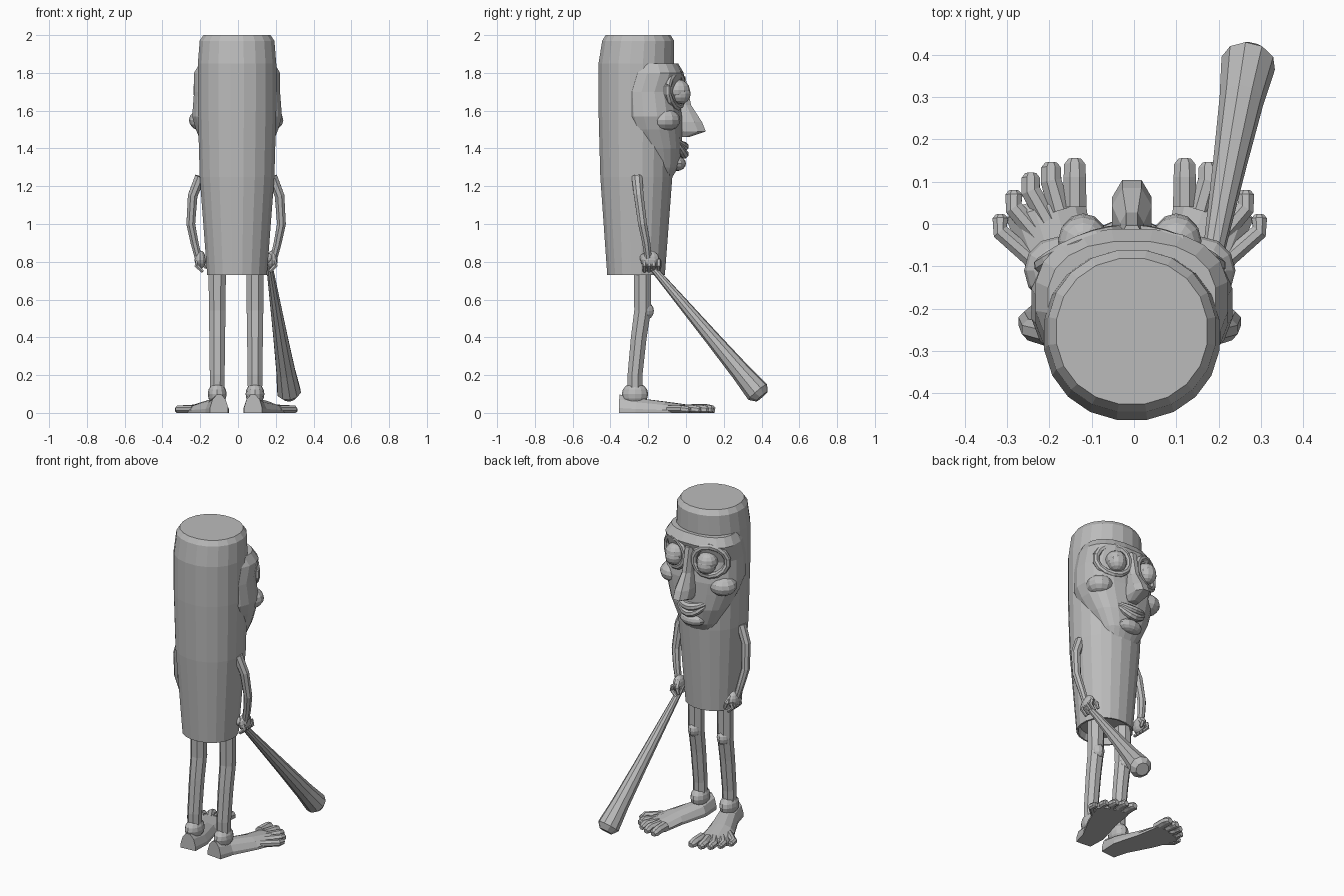
import bpy, bmesh
from math import cos, sin, pi, copysign
from mathutils import Vector, Matrix

cube = bpy.data.objects.get("Cube")
if cube:
    bpy.data.objects.remove(cube, do_unlink=True)

clay = bpy.data.materials.new("plain grey")
clay.use_nodes = True
clay.diffuse_color = (.5, .5, .5, 1)
clay.node_tree.nodes["Principled BSDF"].inputs["Base Color"].default_value = clay.diffuse_color

UP, FORWARD = Vector((0, 0, 1)), Vector((0, 1, 0))
SIDES = {"left": 1, "right": -1}
OFFSET = -.01  # the figure stands slightly off centre


def finish(name, bm):
    bmesh.ops.recalc_face_normals(bm, faces=bm.faces[:])
    mesh = bpy.data.meshes.new(name)
    bm.to_mesh(mesh)
    bm.free()
    mesh.materials.append(clay)
    part = bpy.data.objects.new(name, mesh)
    bpy.context.collection.objects.link(part)


def loft(name, rings):
    bm = bmesh.new()
    loops = [[bm.verts.new(point) for point in ring] for ring in rings]
    for low, high in zip(loops, loops[1:]):
        for i in range(len(low)):
            bm.faces.new((low[i - 1], low[i], high[i], high[i - 1]))
    bm.faces.new(loops[0])
    bm.faces.new(loops[-1])
    finish(name, bm)


def angles(count):
    return [2 * pi * (i + .5) / count for i in range(count)]


def stack(name, levels, depth, count, power):
    """Horizontal rounded rings from height, half width and front position."""
    def rounded(value):
        return copysign(abs(value) ** (2 / power), value)

    rings = []
    for height, width, front in levels:
        half = width * depth / 2
        rings.append([Vector((OFFSET / 2 + width * rounded(cos(a)),
                              front - half + half * rounded(sin(a)), height))
                      for a in angles(count)])
    loft(name, rings)


def tube(name, path, width, side=1, height=None, swell=0, count=8, grounded=False):
    """Swept oval that tapers along the path, swells midway and has a blunt tip."""
    height = height or width
    points = [Vector((side * x + OFFSET, y, z)) for x, y, z in path]
    last = len(points) - 1
    rings = []

    def add_ring(centre, along, wide, tall):
        across = along.cross(UP if grounded else FORWARD).normalized()
        over = across.cross(along)
        ring = [centre + across * wide * cos(a) + over * tall * sin(a) for a in angles(count)]
        if grounded:
            for point in ring:
                point.z = max(point.z, 0)
        rings.append(ring)

    for i, centre in enumerate(points):
        t = i / last
        along = (points[min(i + 1, last)] - points[max(i - 1, 0)]).normalized()
        extra = swell * sin(pi * t)
        wide, tall = (a + (b - a) * t + extra for a, b in (width, height))
        add_ring(centre, along, wide, tall)
    add_ring(centre + along * tall / 2, along, wide * .6, tall * .6)
    loft(name, rings)


def ball(name, centre, size, side=1):
    bm = bmesh.new()
    bmesh.ops.create_uvsphere(bm, u_segments=12, v_segments=8, radius=1)
    x, y, z = centre
    place = Matrix.Translation((side * x + OFFSET, y, z)) @ Matrix.Diagonal((*size, 1))
    bmesh.ops.transform(bm, verts=bm.verts, matrix=place)
    finish(name, bm)


# Tall log body with a recessed underside and a bevelled flat top
stack("body", [
    (.77, .14, -.13), (.73, .15, -.12), (.73, .16, -.11), (1.25, .2, -.07),
    (1.6, .21, -.06), (1.85, .21, -.06), (1.97, .2, -.06), (2, .18, -.08)],
    depth=1.93, count=20, power=2.1)

# Face swelling out of the front, from chin to brow
stack("face", [
    (1.2, .08, -.1), (1.3, .13, -.04), (1.4, .18, -.02), (1.5, .22, -.02),
    (1.57, .24, -.02), (1.7, .23, -.04), (1.8, .23, -.01), (1.85, .2, -.04)],
    depth=1.4, count=20, power=2.4)

# Long wedge nose
stack("nose", [
    (1.46, .03, .02), (1.49, .05, .11), (1.54, .05, .09), (1.63, .03, .03), (1.78, .03, 0)],
    depth=3.4, count=8, power=2.4)

# Smiling lips and rounded chin
for label, base, curl in (("upper_lip", 1.41, 3), ("lower_lip", 1.37, 6)):
    smile = [.11 * step / 4 for step in range(-4, 5)]
    tube(label, [(x, -4 * x * x - .01, base + curl * x * x) for x in smile],
         width=(.01, .01), swell=.015)
ball("chin", (0, -.05, 1.32), (.08, .05, .04))

for label, side in SIDES.items():
    # Bulging eye with a drooping lid, set in a raised socket that wraps round the face
    ball(label + "_eye", (.11, -.03, 1.69), (.055, .055, .055), side)
    ball(label + "_eyelid", (.11, -.04, 1.71), (.06, .06, .055), side)
    socket = []
    for a in angles(14):
        x = .12 + .09 * cos(a)
        socket.append((x, -.02 - 1.8 * x * x, 1.71 + .09 * sin(a)))
    tube(label + "_eye_socket", socket + socket[:1], width=(.02, .02), side=side)
    ball(label + "_cheek", (.17, -.11, 1.55), (.08, .08, .06), side)

    # Thin bowed arm
    tube(label + "_arm", [(.19, -.26, 1.25), (.23, -.25, 1.15), (.24, -.23, 1),
                          (.22, -.21, .9), (.2, -.2, .82)], width=(.03, .02), side=side)

    # Curled hand
    ball(label + "_palm", (.19, -.19, .81), (.03, .05, .05), side)
    for number in range(4):
        y = number * .025 - .22
        tube(f"{label}_finger_{number + 1}", [(.2, y, .81), (.21, y, .78), (.18, y, .75)],
             width=(.014, .01), side=side, count=6)
    tube(label + "_thumb", [(.18, -.17, .83), (.17, -.14, .8), (.16, -.14, .77)],
         width=(.015, .01), side=side, count=6)

    # Skinny leg with a knobbly knee and a thick ankle
    tube(label + "_leg", [(.1, -.23, .79), (.1, -.23, .54), (.1, -.25, .4),
                          (.1, -.27, .2), (.1, -.27, .05)], width=(.05, .04), side=side)
    ball(label + "_knee", (.1, -.22, .54), (.04, .05, .05), side)
    ball(label + "_ankle", (.1, -.27, .1), (.05, .07, .06), side)

    # Flat splayed foot
    tube(label + "_foot", [(.09, -.35, 0), (.1, -.25, 0), (.16, -.1, 0), (.2, .04, 0)],
         width=(.05, .1), height=(.1, .04), side=side, count=12, grounded=True)

    # Five toes fanned along a curve, shrinking outwards
    for number in range(5):
        x = .13 + .06 * number - .004 * number ** 2
        y = .14 - .008 * number ** 2
        thick = .03 - .002 * number
        tube(f"{label}_toe_{number + 1}",
             [(x - .02 * number, y - .1, .02), (x, y - .03, .02), (x, y, .015)],
             width=(thick, thick * .9), side=side, grounded=True)

# Club held in the left hand, trailing down past the feet
grip, tip = Vector((.17, -.22, .82)), Vector((.28, .38, .11))
ball("club_knob", grip, (.025, .025, .025))
tube("club", [grip.lerp(tip, t) for t in (0, .3, .6, .85, 1)], width=(.015, .065), count=10)
